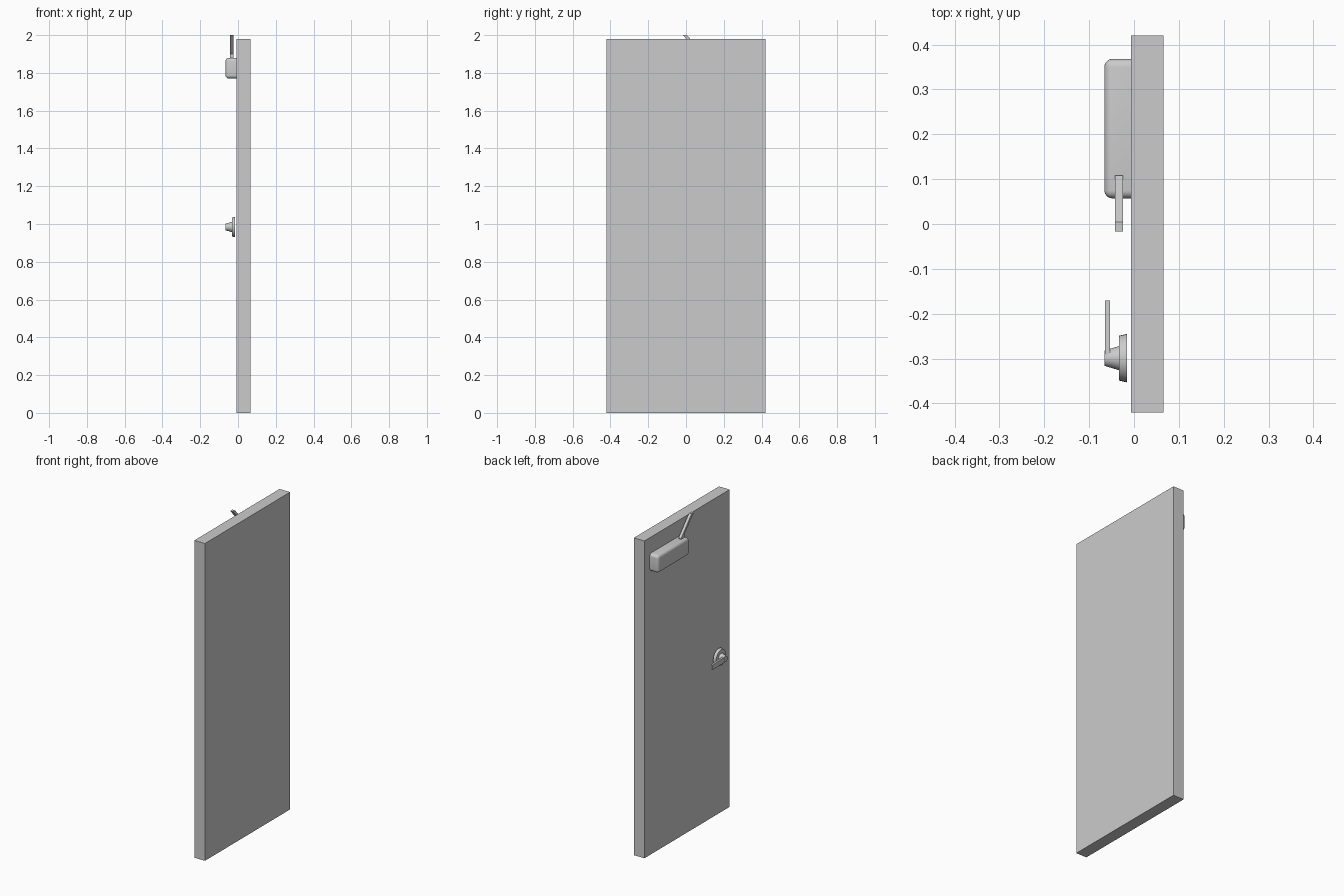
import bpy, bmesh, math
from mathutils import Matrix

if "Cube" in bpy.data.objects:
    bpy.data.objects.remove(bpy.data.objects["Cube"])


def finish(name, bm, smooth=False):
    bmesh.ops.recalc_face_normals(bm, faces=bm.faces[:])
    mesh = bpy.data.meshes.new(name)
    bm.to_mesh(mesh)
    bm.free()
    ob = bpy.data.objects.new(name, mesh)
    bpy.context.collection.objects.link(ob)
    if smooth:
        bpy.ops.object.select_all(action='DESELECT')
        bpy.context.view_layer.objects.active = ob
        ob.select_set(True)
        bpy.ops.object.shade_smooth_by_angle(angle=math.radians(35))
    return ob


def box(x0, x1, y0, y1, z0, z1):
    bm = bmesh.new()
    bmesh.ops.create_cube(bm, size=1)
    bmesh.ops.scale(bm, vec=(x1 - x0, y1 - y0, z1 - z0), verts=bm.verts)
    bmesh.ops.translate(bm, vec=((x0 + x1) / 2, (y0 + y1) / 2, (z0 + z1) / 2), verts=bm.verts)
    return bm


def extrude_x(name, profile, x0, x1):
    """Closed (y, z) profile extruded along x."""
    bm = bmesh.new()
    face = bm.faces.new([bm.verts.new((x0, y, z)) for y, z in profile])
    out = bmesh.ops.extrude_face_region(bm, geom=[face])
    moved = [g for g in out['geom'] if isinstance(g, bmesh.types.BMVert)]
    bmesh.ops.translate(bm, vec=(x1 - x0, 0, 0), verts=moved)
    return finish(name, bm)


def frustum(name, x0, r0, x1, r1, y, z):
    """Tapered round part along x, radius r0 at x0 and r1 at x1."""
    bm = bmesh.new()
    place = Matrix.Translation(((x0 + x1) / 2, y, z)) @ Matrix.Rotation(math.pi / 2, 4, 'Y')
    bmesh.ops.create_cone(bm, cap_ends=True, segments=32, radius1=r0, radius2=r1,
                          depth=x1 - x0, matrix=place)
    return finish(name, bm, True)


# door slab
finish("door_panel", box(-0.007, 0.066, -0.42, 0.42, 0, 1.98))

# closer housing, rounded everywhere except against the door
bm = box(-0.066, -0.007, 0.057, 0.368, 1.77, 1.88)
edges = [e for e in bm.edges if min(v.co.x for v in e.verts) < -0.05]
bmesh.ops.bevel(bm, geom=edges, offset=0.018, segments=5, profile=0.5, affect='EDGES')
finish("closer_housing", bm, True)

# closer arm, short upright foot then a slanted bar cut flat at the top
extrude_x("closer_arm", [(0.108, 1.87), (0.108, 1.885), (0.005, 2.0), (-0.017, 2.0),
                         (0.076, 1.9), (0.076, 1.87)], -0.042, -0.024)

# handle rose and tapered hub
HY, HZ = -0.299, 0.984
frustum("handle_rose", -0.033, 0.050, -0.016, 0.054, HY, HZ)
frustum("handle_hub", -0.066, 0.017, -0.033, 0.027, HY, HZ)

# lever blade, rounded around the hub
r = 0.018
arc = [(HY + r * math.cos(a), HZ + r * math.sin(a))
       for a in (math.pi / 2 + math.pi * i / 12 for i in range(13))]
extrude_x("handle_lever", arc + [(-0.17, HZ - r), (-0.17, HZ + 0.012)], -0.065, -0.053)
